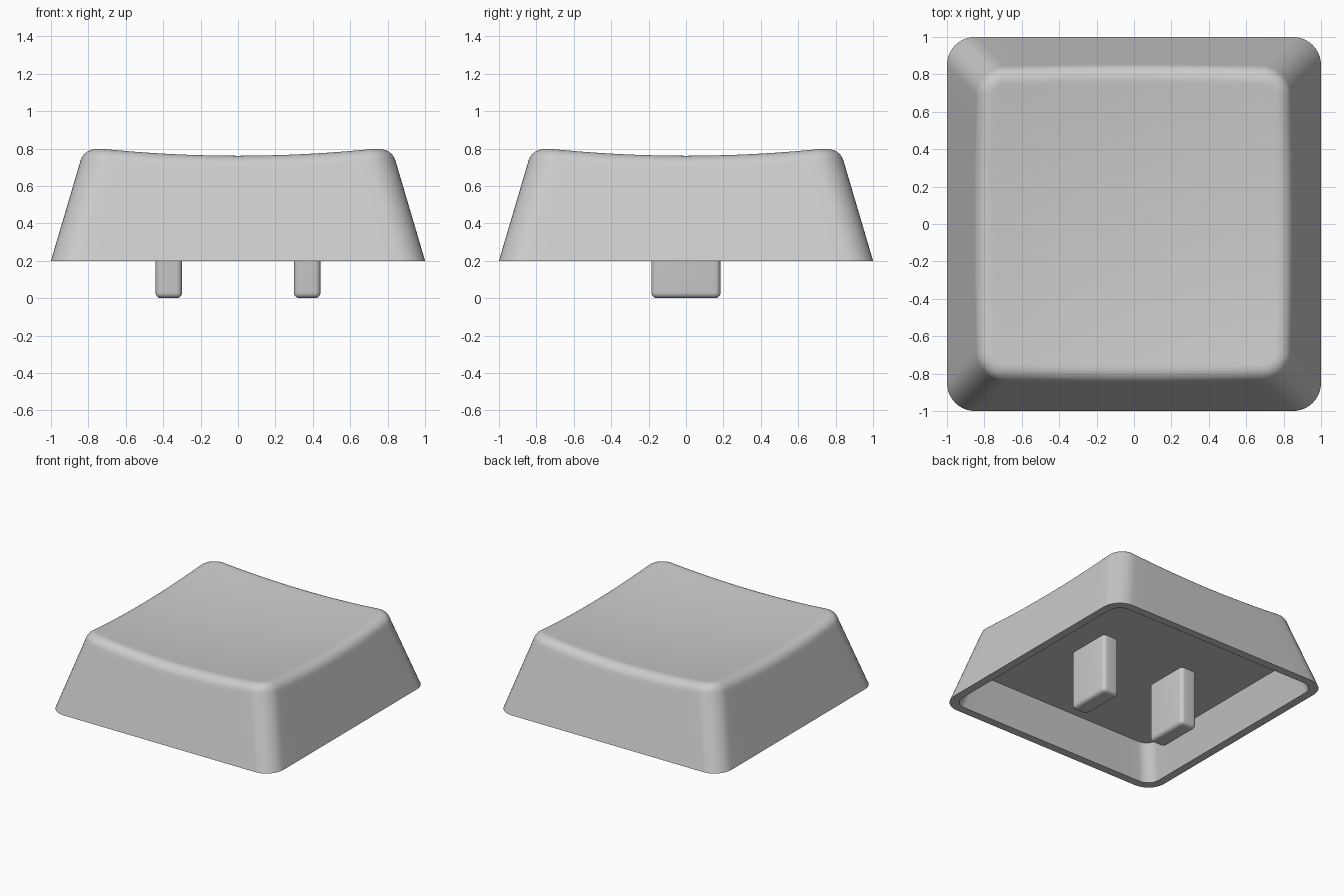
import bpy, bmesh, math
from mathutils import Vector

if "Cube" in bpy.data.objects:
    bpy.data.objects.remove(bpy.data.objects["Cube"])

ARC, STRAIGHT = 10, 12      # segments per corner and per side
BASE, SLOPE = 0.2, 0.297    # rim height and inward lean of the walls

grey = bpy.data.materials.new("warm_grey_plastic")
grey.diffuse_color = (0.6, 0.6, 0.6, 1)
grey.use_nodes = True
grey.node_tree.nodes["Principled BSDF"].inputs["Base Color"].default_value = grey.diffuse_color


def finish(bm, name):
    bmesh.ops.recalc_face_normals(bm, faces=bm.faces)
    mesh = bpy.data.meshes.new(name)
    bm.to_mesh(mesh)
    bm.free()
    mesh.materials.append(grey)
    obj = bpy.data.objects.new(name, mesh)
    bpy.context.collection.objects.link(obj)
    bpy.ops.object.select_all(action='DESELECT')
    obj.select_set(True)
    bpy.context.view_layer.objects.active = obj
    bpy.ops.object.shade_smooth_by_angle(angle=math.radians(30))
    return obj


def dish(x, y):
    return 0.7185 + 0.073 * (x * x + y * y)


def outline(half, radius):
    """Rounded square; half(i) gives the half width for point i."""
    pts = []
    per_side = ARC + STRAIGHT
    for q in range(4):
        ca, sa = math.cos(q * math.pi / 2), math.sin(q * math.pi / 2)
        for k in range(per_side):
            h = half(q * per_side + k)
            c = h - radius
            if k <= ARC:
                a = k / ARC * math.pi / 2
                x, y = c + radius * math.cos(a), c + radius * math.sin(a)
            else:
                x, y = c - 2 * c * (k - ARC) / STRAIGHT, h
            pts.append((x * ca - y * sa, x * sa + y * ca))
    return pts


def flat_ring(half, radius, z):
    return [Vector((x, y, z)) for x, y in outline(lambda i: half, radius)]


# Virtual edge where the leaning walls meet the dish
edge = [0.82] * (4 * (ARC + STRAIGHT))
for _ in range(6):
    pts = outline(lambda i: edge[i], 0.13)
    edge = [1 - SLOPE * (dish(x, y) - BASE) for x, y in pts]


def edge_ring(inset, drop):
    pts = outline(lambda i: edge[i] - inset, 0.13 - inset)
    return [Vector((x, y, dish(x, y) - drop)) for x, y in pts]


# Ceiling and inside wall, rim, outside wall
rings = [flat_ring(0.855, 0.10, 0.47), flat_ring(0.935, 0.10, BASE)]
bottom = flat_ring(1.0, 0.15, BASE)
shoulder = edge_ring(-0.02, 0.067)
rings += [[a.lerp(b, t) for a, b in zip(bottom, shoulder)] for t in (0, 0.5, 0.95, 1)]

# Rounded top edge
W, STEPS = 0.8, 8
for k in range(1, STEPS + 1):
    t = k / STEPS
    a, v, e = (1 - t) ** 2, 2 * W * t * (1 - t), t * t
    rings.append(edge_ring((-0.02 * a + 0.07 * e) / (a + v + e), 0.067 * a / (a + v + e)))

# Dished top
lip = rings[-1]
for s in (0.96, 0.85, 0.7, 0.55, 0.4, 0.25, 0.1):
    rings.append([Vector((p.x * s, p.y * s, dish(p.x * s, p.y * s))) for p in lip])

bm = bmesh.new()
loops = [[bm.verts.new(p) for p in ring] for ring in rings]
for lo, hi in zip(loops, loops[1:]):
    for i in range(len(lo)):
        j = (i + 1) % len(lo)
        bm.faces.new((lo[i], lo[j], hi[j], hi[i]))
bm.faces.new(loops[0][::-1])
centre = bm.verts.new((0, 0, dish(0, 0)))
top = loops[-1]
for i in range(len(top)):
    bm.faces.new((top[i], top[(i + 1) % len(top)], centre))
finish(bm, "key_shell")

# Two mounting prongs with rounded edges
for side, name in ((-1, "left_prong"), (1, "right_prong")):
    bm = bmesh.new()
    bmesh.ops.create_cube(bm, size=1)
    for v in bm.verts:
        v.co = Vector((v.co.x * 0.142 + side * 0.37, v.co.y * 0.37, (v.co.z + 0.5) * 0.48))
    edges = [e for e in bm.edges if min(v.co.z for v in e.verts) < 0.1]
    bmesh.ops.bevel(bm, geom=edges, offset=0.03, segments=5, profile=0.5, affect='EDGES')
    finish(bm, name)
